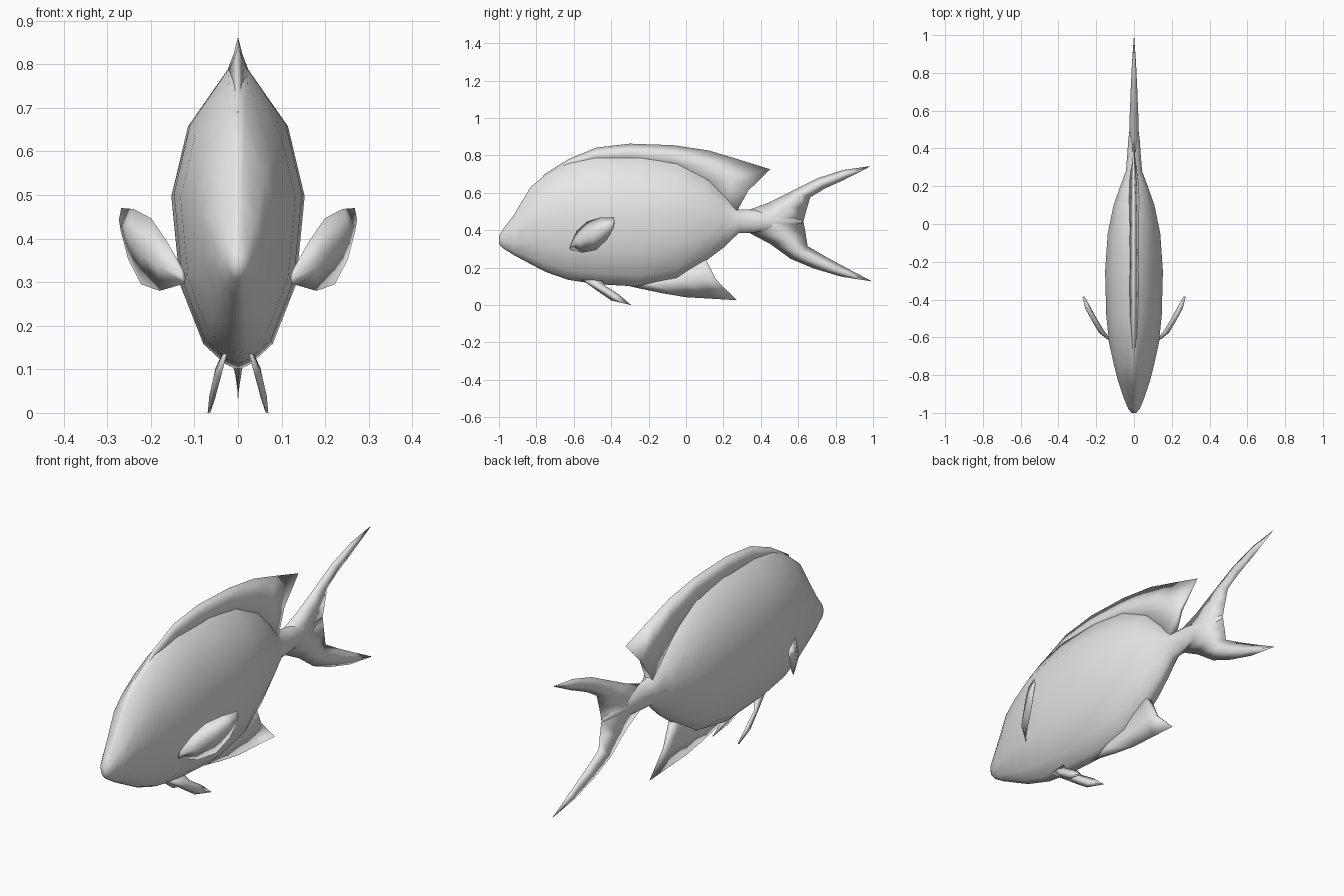
import bpy, bmesh
from mathutils import Vector as V

if "Cube" in bpy.data.objects:
    bpy.data.objects.remove(bpy.data.objects["Cube"])

skin = bpy.data.materials.new("grey_skin")
skin.diffuse_color = (0.8, 0.8, 0.8, 1)
skin.use_nodes = True
skin.node_tree.nodes["Principled BSDF"].inputs["Base Color"].default_value = skin.diffuse_color
X = V((1, 0, 0))


def loft(name, rings):
    """Skin closed rings of equal length, cap the ends and shade smooth."""
    bm = bmesh.new()
    loops = [[bm.verts.new(p) for p in r] for r in rings]
    n = len(loops[0])
    for a, b in zip(loops, loops[1:]):
        for i in range(n):
            j = (i + 1) % n
            bm.faces.new((a[i], a[j], b[j], b[i]))
    bm.faces.new(loops[0])
    bm.faces.new(loops[-1])
    bmesh.ops.remove_doubles(bm, verts=bm.verts, dist=0.0005)
    bmesh.ops.recalc_face_normals(bm, faces=bm.faces)
    for f in bm.faces:
        f.smooth = True
    me = bpy.data.meshes.new(name)
    bm.to_mesh(me)
    bm.free()
    me.materials.append(skin)
    ob = bpy.data.objects.new(name, me)
    bpy.context.collection.objects.link(ob)
    return ob


def lens(a, b, t, n):
    """Four-point section: two thin edges and a thick middle."""
    m = (a + b) / 2
    return [a, m + n * t, b, m - n * t]


def ridge(name, rows):
    """Fin on the centre line: wide base, sharp outer edge."""
    rings = []
    for base, tip, t, *mid in rows:
        b, p = V((0, *base)), V((0, *tip))
        m = V((0, *mid[0])) if mid else (b + p) / 2
        rings.append([b + X * t, m + X * t * .4, p, m - X * t * .4, b - X * t])
    loft(name, rings)


def paired(name, rows, t):
    """Side fin and its mirror image."""
    pts = [(V(a), V(b)) for a, b in rows]
    n = (pts[-1][0] - pts[0][0]).cross(pts[1][1] - pts[1][0]).normalized()
    for side, s in (("right", 1), ("left", -1)):
        rings = [lens(a, b, t if 0 < i < len(pts) - 1 else t * .4, n)
                 for i, (a, b) in enumerate(pts)]
        loft(side + "_" + name, [[V((p.x * s, p.y, p.z)) for p in r] for r in rings])


# Body: stations of y, bottom, top, half width
stations = [(-1, .33, .37, .012), (-.98, .308, .405, .03), (-.92, .27, .485, .055),
            (-.83, .222, .635, .085), (-.75, .18, .70, .105), (-.63, .138, .765, .132),
            (-.48, .115, .80, .147), (-.25, .102, .80, .153), (-.05, .14, .77, .139),
            (.1, .235, .70, .108), (.2, .31, .61, .073), (.28, .387, .515, .043),
            (.36, .39, .512, .036), (.45, .40, .50, .03), (.62, .44, .46, .008)]
# Half section: height fraction, width fraction
half = [(.02, .2), (.085, .52), (.28, .87), (.57, 1), (.8, .75), (.985, .16)]
body = []
for y, lo, hi, w in stations:
    h = hi - lo
    right = [V((w * k, y, lo + h * f)) for f, k in half]
    left = [V((-p.x, p.y, p.z)) for p in reversed(right)]
    body.append([V((0, y, lo))] + right + [V((0, y, hi))] + left)
loft("body", body)

# Back and belly fins: base, tip, half thickness, optional middle
ridge("dorsal_fin", [
    ((-.78, .64), (-.76, .70), .010), ((-.63, .745), (-.63, .782), .02),
    ((-.48, .785), (-.48, .845), .024), ((-.30, .785), (-.30, .866), .026),
    ((-.07, .755), (-.07, .858), .026), ((.12, .67), (.12, .83), .026),
    ((.22, .57), (.27, .785), .024), ((.27, .50), (.45, .729), .02, (.333, .615))])
ridge("anal_fin", [
    ((-.32, .13), (-.30, .103), .015), ((-.18, .14), (-.13, .067), .024),
    ((0, .20), (0, .045), .026), ((.07, .245), (.14, .037), .022),
    ((.10, .26), (.272, .029), .016, (.163, .136))])

# Tail: outer edge, inner edge, half thickness, swept from lobe to lobe
tail = [((.985, .746), (.985, .744), .001), ((.84, .725), (.85, .675), .011),
        ((.70, .68), (.74, .625), .017), ((.56, .61), (.664, .579), .021),
        ((.44, .55), (.645, .515), .025), ((.34, .513), (.628, .45), .025),
        ((.28, .45), (.628, .45), .027), ((.34, .388), (.628, .45), .025),
        ((.45, .33), (.64, .385), .025), ((.56, .25), (.65, .318), .021),
        ((.68, .20), (.75, .26), .017), ((.83, .155), (.87, .195), .011),
        ((.99, .13), (.99, .132), .001)]
loft("tail_fin", [lens(V((0, *a)), V((0, *b)), t, X) for a, b, t in tail])

# Side fins
paired("pectoral_fin", [
    ((.128, -.612, .335), (.122, -.62, .300)), ((.165, -.585, .40), (.18, -.555, .283)),
    ((.20, -.53, .45), (.222, -.48, .298)), ((.24, -.46, .471), (.252, -.42, .355)),
    ((.268, -.385, .473), (.269, -.385, .42))], .014)
paired("pelvic_fin", [
    ((.025, -.56, .140), (.038, -.45, .135)), ((.040, -.48, .083), (.052, -.43, .105)),
    ((.055, -.40, .028), (.061, -.36, .060)), ((.066, -.295, .003), (.067, -.294, .004))], .008)

# Stand the lowest fin tips on the ground
for ob in bpy.context.collection.objects:
    ob.location.z = -.003
